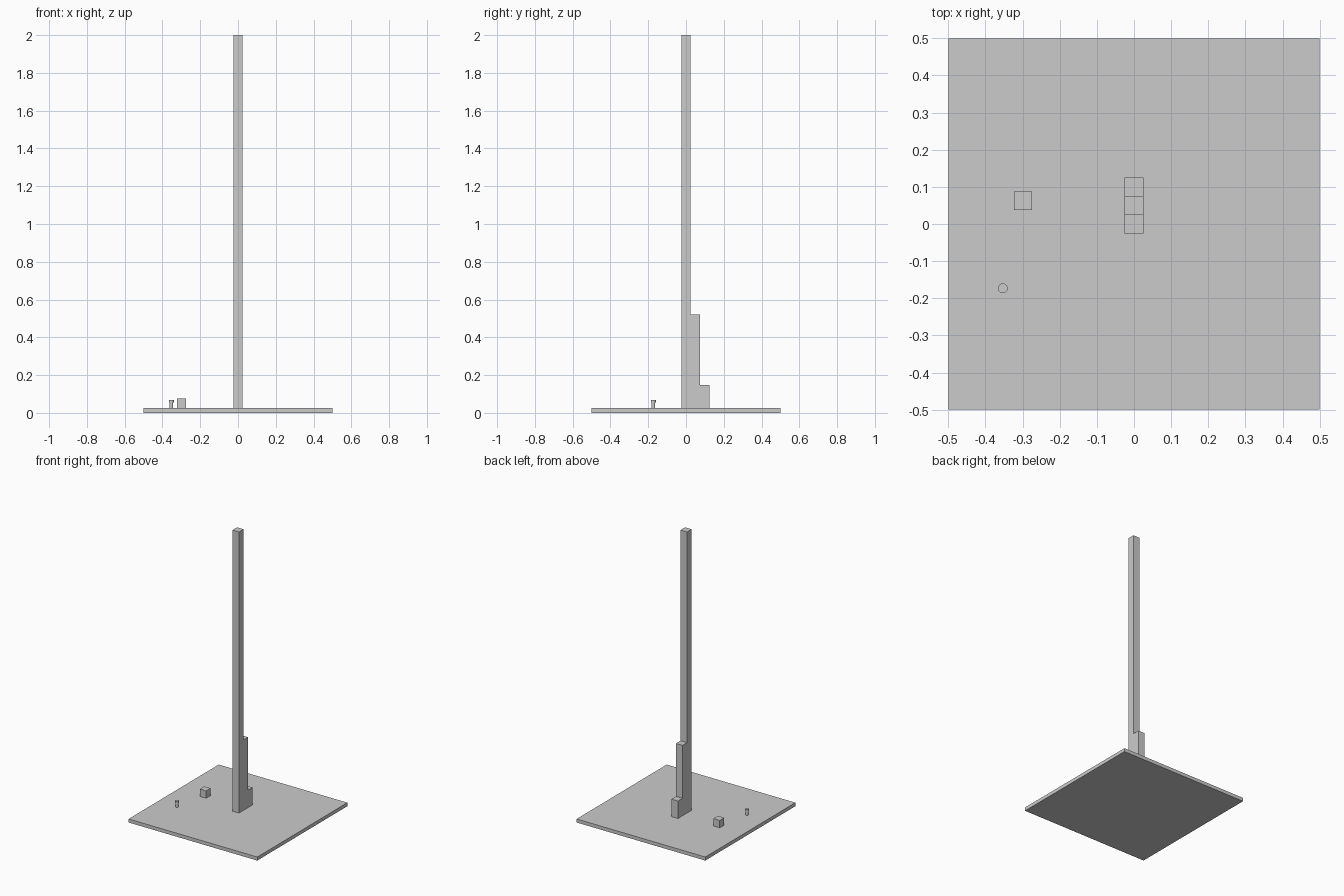
import bpy

if "Cube" in bpy.data.objects:
    bpy.data.objects.remove(bpy.data.objects["Cube"])

BASE_TOP = 0.025


def box(name, x, y, z):
    """Axis-aligned box from (min, max) ranges."""
    bpy.ops.mesh.primitive_cube_add(size=1, location=[sum(r) / 2 for r in (x, y, z)])
    ob = bpy.context.object
    ob.name = name
    ob.scale = [r[1] - r[0] for r in (x, y, z)]
    bpy.ops.object.transform_apply(location=False, rotation=False, scale=True)
    return ob


def disc(name, radius, x, y, z0, z1):
    """Upright smooth-sided cylinder."""
    bpy.ops.mesh.primitive_cylinder_add(vertices=32, radius=radius, depth=z1 - z0,
                                        location=(x, y, (z0 + z1) / 2))
    bpy.context.object.name = name
    bpy.ops.object.shade_smooth_by_angle()


# Square base plate
box("base_plate", (-0.5, 0.5), (-0.5, 0.5), (0, BASE_TOP))

# Tall tower with two lower steps behind it
for i, (name, top) in enumerate((("tower", 2.0), ("middle_step", 0.52), ("low_step", 0.148))):
    y0 = -0.025 + 0.05 * i
    box(name, (-0.025, 0.025), (y0, y0 + 0.05), (BASE_TOP, top))

# Small cube on the plate
box("small_block", (-0.323, -0.274), (0.038, 0.087), (BASE_TOP, 0.077))

# Button-topped peg
disc("peg_stem", 0.0095, -0.353, -0.173, BASE_TOP, 0.054)
disc("peg_cap", 0.013, -0.353, -0.173, 0.054, 0.068)
